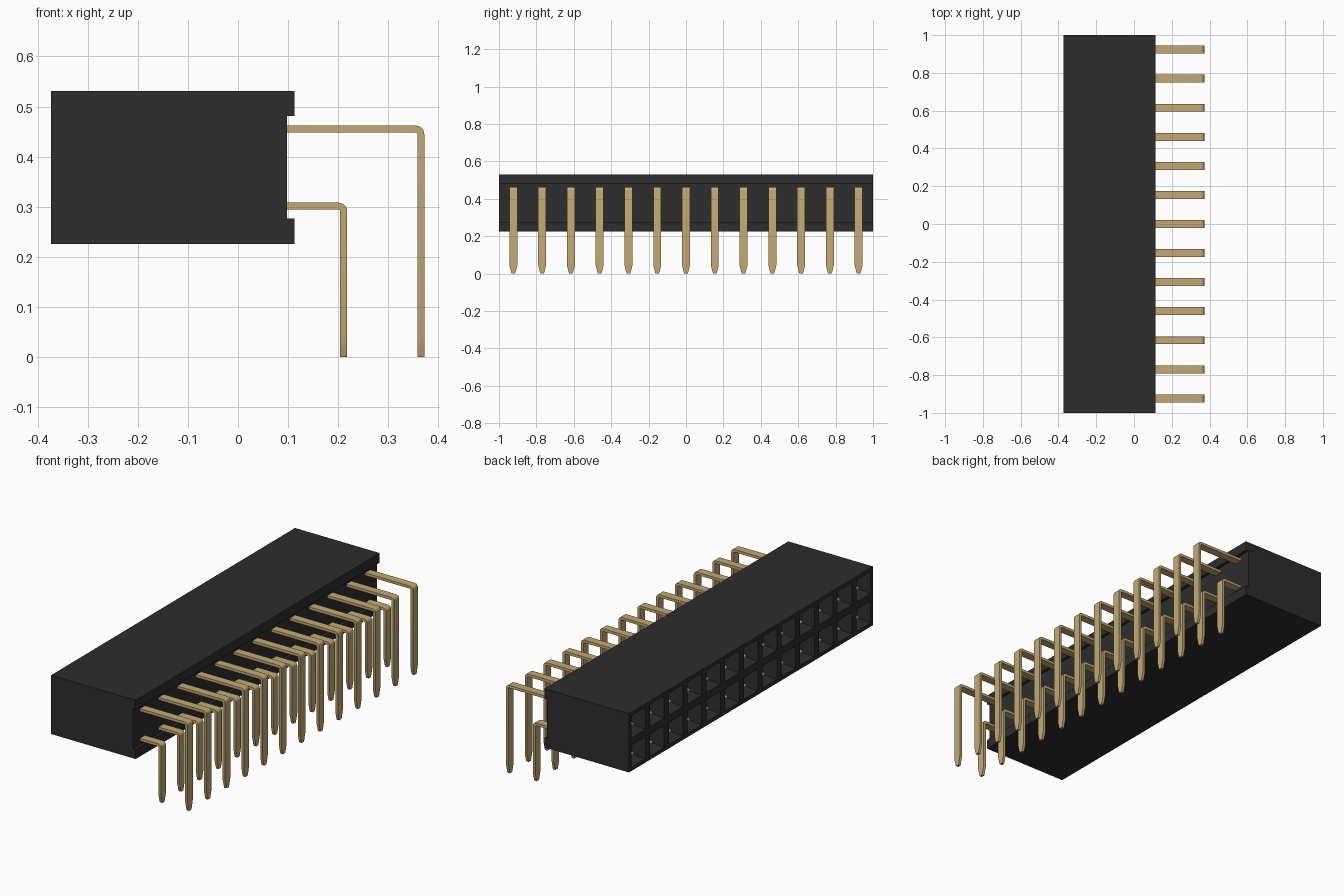
import bpy, bmesh, math

cube = bpy.data.objects.get("Cube")
if cube:
    bpy.data.objects.remove(cube, do_unlink=True)

COUNT = 13
PITCH = 2 / COUNT
X_FACE, X_BACK, X_RECESS = -0.373, 0.113, 0.098
Z_LOW, Z_HIGH = 0.226, 0.531
Z_MID = (Z_LOW + Z_HIGH) / 2


def material(name, color, roughness):
    m = bpy.data.materials.new(name)
    m.use_nodes = True
    m.diffuse_color = (*color, 1)
    bsdf = m.node_tree.nodes["Principled BSDF"]
    bsdf.inputs["Base Color"].default_value = (*color, 1)
    bsdf.inputs["Roughness"].default_value = roughness
    return m


BLACK = material("black plastic", (0.026, 0.026, 0.026), 0.6)
GOLD = material("gold metal", (0.55, 0.40, 0.175), 0.5)


def finish(bm, name, mat):
    mesh = bpy.data.meshes.new(name)
    bm.to_mesh(mesh)
    bm.free()
    mesh.materials.append(mat)
    obj = bpy.data.objects.new(name, mesh)
    bpy.context.collection.objects.link(obj)
    return obj


def sweep(bm, rings, closed_ends=True):
    """Join rings of points into a skin."""
    loops = [[bm.verts.new(p) for p in ring] for ring in rings]
    n = len(loops[0])
    for a, b in zip(loops, loops[1:]):
        for i in range(n):
            j = (i + 1) % n
            bm.faces.new((a[i], a[j], b[j], b[i]))
    if closed_ends:
        bm.faces.new(loops[0])
        bm.faces.new(loops[-1])


# Housing: grooved profile run along y, with a grid of sockets in its open face
bm = bmesh.new()
profile = [(X_FACE, Z_LOW), (X_BACK, Z_LOW), (X_BACK, 0.276), (X_RECESS, 0.276),
           (X_RECESS, 0.481), (X_BACK, 0.481), (X_BACK, Z_HIGH), (X_FACE, Z_HIGH)]
sweep(bm, [[(x, y, z) for x, z in profile] for y in (-1, 1)])
bmesh.ops.recalc_face_normals(bm, faces=bm.faces)
front = [f for f in bm.faces if f.calc_center_median().x < X_FACE + 0.001]
bmesh.ops.delete(bm, geom=front, context='FACES_ONLY')

cells = []
for i in range(COUNT):
    for z0, z1 in ((Z_LOW, Z_MID), (Z_MID, Z_HIGH)):
        y0 = -1 + i * PITCH
        y1 = y0 + PITCH
        corners = [(y0, z0), (y0, z1), (y1, z1), (y1, z0)]
        face = bm.faces.new([bm.verts.new((X_FACE, y, z)) for y, z in corners])
        face.normal_update()
        if face.normal.x > 0:
            face.normal_flip()
        cells.append(face)
# Rim, tapered lead-in, straight bore
for thickness, depth in ((0.019, 0), (0.013, -0.06), (0.0005, -0.29)):
    bmesh.ops.inset_individual(bm, faces=cells, thickness=thickness, depth=depth,
                               use_even_offset=True)
bmesh.ops.remove_doubles(bm, verts=bm.verts, dist=0.0001)
finish(bm, "housing", BLACK)


# Pins: flat strip that leaves the housing, bends down and narrows to a tip
def pin_row(name, z_top, x_outer):
    half, thick, outer = 0.021, 0.014, 0.017
    inner = outer - thick
    cx, cz = x_outer - outer, z_top - outer
    # Each station: outer point, inner point, half width
    stations = [((X_RECESS - 0.03, z_top), (X_RECESS - 0.03, z_top - thick), half)]
    for k in range(7):
        a = math.pi / 2 * (1 - k / 6)
        c, s = math.cos(a), math.sin(a)
        stations.append(((cx + outer * c, cz + outer * s),
                         (cx + inner * c, cz + inner * s), half))
    for z, w in ((0.045, half), (0.012, 0.013), (0, 0.009)):
        stations.append(((x_outer, z), (x_outer - thick, z), w))
    bm = bmesh.new()
    for i in range(COUNT):
        y = (i - COUNT // 2) * PITCH
        sweep(bm, [[(o[0], y - w, o[1]), (o[0], y + w, o[1]),
                    (n[0], y + w, n[1]), (n[0], y - w, n[1])]
                   for o, n, w in stations])
    bmesh.ops.recalc_face_normals(bm, faces=bm.faces)
    obj = finish(bm, name, GOLD)
    bpy.ops.object.select_all(action='DESELECT')
    obj.select_set(True)
    bpy.context.view_layer.objects.active = obj
    bpy.ops.object.shade_smooth_by_angle(angle=math.radians(30))


pin_row("upper_pins", 0.462, 0.372)
pin_row("lower_pins", 0.308, 0.218)


# Contacts: a pair of thin spring blades inside every socket
def contact_row(name, zc):
    bm = bmesh.new()
    x0, x1 = X_FACE + 0.04, X_FACE + 0.34
    for i in range(COUNT):
        y = (i - COUNT // 2) * PITCH
        for side in (-1, 1):
            rings = []
            for x, off in ((x0, 0.026), (x0 + 0.05, 0.014), (x1, 0.03)):
                z = zc + side * off
                rings.append([(x, y - 0.02, z - 0.004), (x, y + 0.02, z - 0.004),
                              (x, y + 0.02, z + 0.004), (x, y - 0.02, z + 0.004)])
            sweep(bm, rings)
    bmesh.ops.recalc_face_normals(bm, faces=bm.faces)
    finish(bm, name, GOLD)


contact_row("upper_contacts", (Z_MID + Z_HIGH) / 2)
contact_row("lower_contacts", (Z_MID + Z_LOW) / 2)
